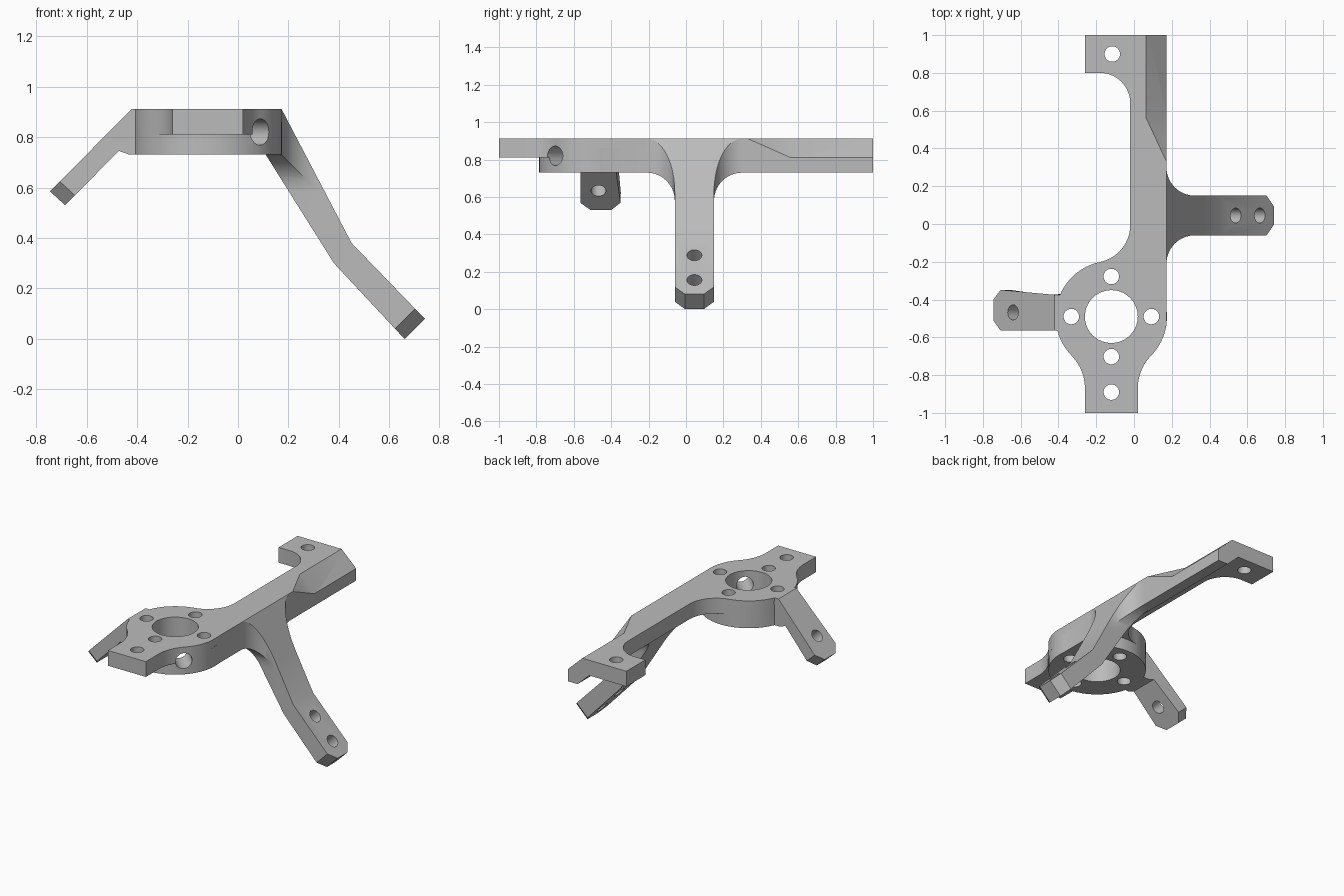
import bpy, bmesh
from math import cos, sin, radians
from mathutils import Vector

if "Cube" in bpy.data.objects:
    bpy.data.objects.remove(bpy.data.objects["Cube"], do_unlink=True)

grey = bpy.data.materials.new("plain grey")
grey.use_nodes = True
grey.diffuse_color = (0.5, 0.5, 0.5, 1)
grey.node_tree.nodes["Principled BSDF"].inputs["Base Color"].default_value = (0.5, 0.5, 0.5, 1)

HUB = (-0.12, -0.49)
HUB_R = 0.295
LOW, MID, TOP = 0.73, 0.81, 0.912
EDGE = 0.172


def finish(name, bm):
    bmesh.ops.recalc_face_normals(bm, faces=bm.faces)
    mesh = bpy.data.meshes.new(name)
    bm.to_mesh(mesh)
    bm.free()
    mesh.materials.append(grey)
    ob = bpy.data.objects.new(name, mesh)
    bpy.context.collection.objects.link(ob)
    return ob


def arc(centre, r, start, end, steps=14):
    angles = [radians(start + (end - start) * i / steps) for i in range(steps + 1)]
    return [(centre[0] + r * cos(a), centre[1] + r * sin(a)) for a in angles]


def prism(name, outline, axis, lo, hi, edit=None):
    """Extrude a 2D outline along x, y or z."""
    place = {"x": lambda a, b, h: (h, a, b),
             "y": lambda a, b, h: (a, h, b),
             "z": lambda a, b, h: (a, b, h)}[axis]
    bm = bmesh.new()
    ends = [[bm.verts.new(place(a, b, h)) for a, b in outline] for h in (lo, hi)]
    for ring in ends:
        bm.faces.new(ring)
    n = len(outline)
    for i in range(n):
        j = (i + 1) % n
        bm.faces.new((ends[0][i], ends[0][j], ends[1][j], ends[1][i]))
    if edit:
        edit(bm)
    return finish(name, bm)


def rod(name, centre, direction, r, length):
    bm = bmesh.new()
    bmesh.ops.create_cone(bm, cap_ends=True, segments=40, radius1=r, radius2=r, depth=length)
    turn = Vector((0, 0, 1)).rotation_difference(Vector(direction)).to_matrix()
    bmesh.ops.rotate(bm, verts=bm.verts, cent=(0, 0, 0), matrix=turn)
    bmesh.ops.translate(bm, verts=bm.verts, vec=centre)
    return finish(name, bm)


def combine(target, tool, operation):
    tool.hide_render = True
    mod = target.modifiers.new(tool.name, "BOOLEAN")
    mod.object, mod.operation, mod.solver = tool, operation, "EXACT"
    bpy.context.view_layer.objects.active = target
    bpy.ops.object.modifier_apply(modifier=mod.name)
    bpy.data.objects.remove(tool, do_unlink=True)


def chamfer_toe(bm):
    """Cut the two corners at the free end of a leg."""
    edges = [e for e in bm.edges
             if all(abs(v.co.x) > 0.6 for v in e.verts)
             and abs(e.verts[0].co.y - e.verts[1].co.y) < 0.001]
    bmesh.ops.bevel(bm, geom=edges, offset=0.055, segments=1, affect="EDGES")


def flare_toe(bm):
    for v in bm.verts:
        if v.co.x < -0.6 and v.co.y > HUB[1]:
            v.co.y = -0.345
    chamfer_toe(bm)


# Top plate: front tab, round hub, long beam and back tab
outline = [(0.02, -1)]
outline += arc((0.27, -0.871), 0.25, 180, 135.7)
outline += arc(HUB, HUB_R, -44.3, -8.2)[1:]
outline += [(EDGE, 1), (-0.26, 1), (-0.26, 0.8)]
outline += arc((-0.18, 0.64), 0.16, 90, 0)
outline += arc((-0.22, -0.005), 0.2, 0, -78.4)
outline += arc(HUB, HUB_R, 101.6, 224.3, 24)[1:]
outline += arc((-0.51, -0.871), 0.25, 44.3, 0)[1:]
outline += [(-0.26, -1)]
body = prism("bracket_body", outline, "z", MID, TOP)

# Thick lower half of the hub
combine(body, prism("hub_base", arc(HUB, HUB_R, 0, 352.5, 47), "z", LOW, 0.86), "UNION")

# Folded stiffening rail under the beam
rail = [(EDGE, 0.87), (EDGE, LOW), (0.1, LOW), (0.015, MID), (0.015, 0.87)]
combine(body, prism("beam_rail", rail, "y", -0.49, 1), "UNION")

# Sloped outer edge at the back of the beam, fading out forward
bm = bmesh.new()
for y in (0.56, 1.1):
    for x, z in ((0.054, 0.922), (0.185, 0.798), (0.185, 0.922)):
        bm.verts.new((x, y, z))
bm.verts.new((0.185, 0.28, 0.922))
bmesh.ops.convex_hull(bm, input=bm.verts)
combine(body, finish("beam_slope_cutter", bm), "DIFFERENCE")

# Long leg: upper part with fillets into the beam, then the foot
upper = [(EDGE, TOP), (0.45, 0.38), (0.38, 0.3), (0.11, LOW), (0.08, 0.8), (0.1, 0.9)]
leg = prism("long_leg", upper, "y", -0.4, 0.5)
R, Y0, Y1 = 0.15, -0.06, 0.15
plan = [(0, Y0 - R)] + arc((EDGE + R, Y0 - R), R, 180, 90) + [(0.9, Y0), (0.9, Y1)]
plan += arc((EDGE + R, Y1 + R), R, 270, 180) + [(0, Y1 + R)]
combine(leg, prism("leg_plan", plan, "z", -0.2, 1.1), "INTERSECT")
side = [(Y0, -0.2), (Y1, -0.2)] + arc((Y1 + R, LOW - R), R, 180, 90)
side += [(Y1 + R, 1.1), (Y0 - R, 1.1)] + arc((Y0 - R, LOW - R), R, 90, 0)
combine(leg, prism("leg_side", side, "x", -0.1, 1), "INTERSECT")
combine(body, leg, "UNION")
foot = [(0.45, 0.38), (0.74, 0.08), (0.66, 0), (0.38, 0.3)]
combine(body, prism("long_leg_foot", foot, "y", Y0, Y1, chamfer_toe), "UNION")

# Short leg on the other side of the hub
short = [(-0.42, TOP), (-0.745, 0.585), (-0.685, 0.53), (-0.472, 0.745),
         (-0.43, LOW), (-0.34, LOW), (-0.34, TOP)]
combine(body, prism("short_leg", short, "y", -0.565, -0.375, flare_toe), "UNION")

# Centre bore, bolt holes and the angled cross hole
combine(body, rod("centre_bore", (*HUB, 0.8), (0, 0, 1), 0.14, 0.6), "DIFFERENCE")
spots = [(HUB[0] + dx, HUB[1] + dy) for dx, dy in ((0.212, 0), (-0.212, 0), (0, 0.212), (0, -0.212))]
for x, y in spots + [(-0.12, -0.89), (-0.115, 0.9)]:
    combine(body, rod("bolt_hole", (x, y, 0.82), (0, 0, 1), 0.041, 0.4), "DIFFERENCE")
combine(body, rod("cross_hole", (HUB[0] + 0.2, HUB[1] - 0.2, 0.82), (1, -1, 0), 0.052, 0.5), "DIFFERENCE")
for x, z in ((0.5, 0.25), (0.63, 0.12)):
    combine(body, rod("foot_hole", (x, 0.045, z), (1, 0, 1), 0.04, 0.3), "DIFFERENCE")
combine(body, rod("short_leg_hole", (-0.61, -0.468, 0.66), (-1, 0, 1), 0.04, 0.3), "DIFFERENCE")

# Smooth curved walls, keep hard edges
bpy.ops.object.select_all(action="DESELECT")
body.select_set(True)
bpy.context.view_layer.objects.active = body
bpy.ops.object.shade_smooth_by_angle(angle=radians(25))
